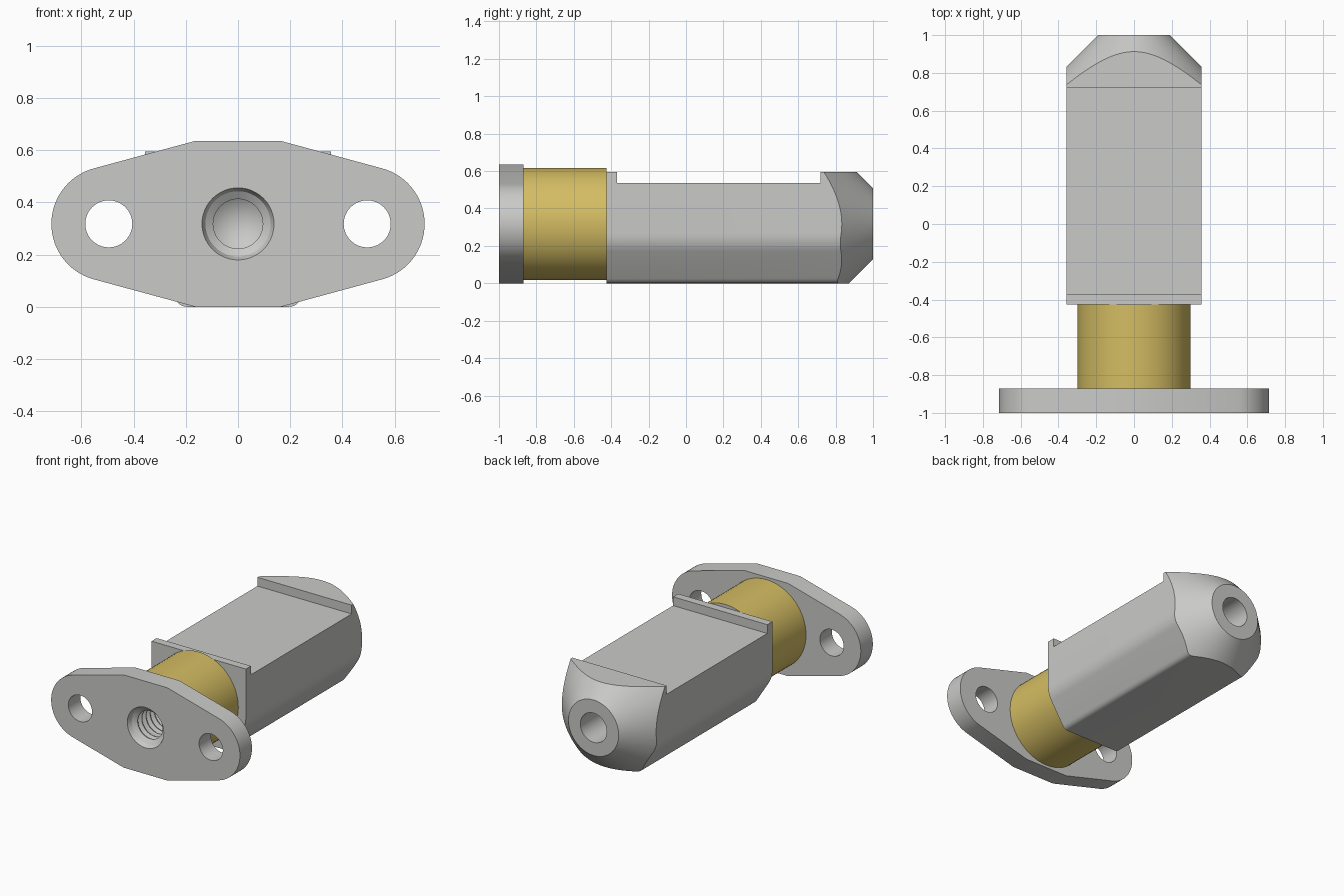
import bpy, bmesh
from math import sin, cos, pi, radians
from mathutils import Vector

cube = bpy.data.objects.get("Cube")
if cube:
    bpy.data.objects.remove(cube)

AXIS = 0.3175  # height of the long axis
FRONT, NECK, SHOULDER, BACK = -1.0, -0.87, -0.425, 1.0


def material(name, colour):
    m = bpy.data.materials.new(name)
    m.use_nodes = True
    m.diffuse_color = (*colour, 1)
    m.node_tree.nodes["Principled BSDF"].inputs["Base Color"].default_value = (*colour, 1)
    return m


grey = material("light_grey", (0.59, 0.59, 0.58))
gold = material("brass_gold", (0.66, 0.51, 0.125))


def finish(name, bm):
    bmesh.ops.recalc_face_normals(bm, faces=bm.faces)
    mesh = bpy.data.meshes.new(name)
    bm.to_mesh(mesh)
    bm.free()
    ob = bpy.data.objects.new(name, mesh)
    bpy.context.collection.objects.link(ob)
    mesh.materials.append(grey)
    return ob


def prism(name, outline, y0, y1):
    """Extrude an x-z outline along y."""
    bm = bmesh.new()
    face = bm.faces.new([bm.verts.new((x, y0, z)) for x, z in outline])
    ext = bmesh.ops.extrude_face_region(bm, geom=[face])
    moved = [v for v in ext["geom"] if isinstance(v, bmesh.types.BMVert)]
    bmesh.ops.translate(bm, verts=moved, vec=(0, y1 - y0, 0))
    return finish(name, bm)


def turned(name, profile, cx=0.0, sides=64):
    """Revolve (radius, y) points around the long axis, closing both ends."""
    bm = bmesh.new()
    rings = []
    for r, y in profile:
        if r == 0:
            rings.append([bm.verts.new((cx, y, AXIS))] * sides)
        else:
            rings.append([bm.verts.new((cx + r * cos(2 * pi * i / sides), y,
                                        AXIS + r * sin(2 * pi * i / sides)))
                          for i in range(sides)])
    for a, b in zip(rings, rings[1:]):
        for i in range(sides):
            j = (i + 1) % sides
            bm.faces.new(dict.fromkeys((a[i], a[j], b[j], b[i])))
    for ring in (rings[0], rings[-1]):
        if ring[0] is not ring[1]:
            bm.faces.new(ring)
    return finish(name, bm)


def activate(ob):
    bpy.ops.object.select_all(action='DESELECT')
    ob.select_set(True)
    bpy.context.view_layer.objects.active = ob


def carve(ob, tool, operation='DIFFERENCE', keep=False):
    activate(ob)
    mod = ob.modifiers.new("carve", 'BOOLEAN')
    mod.object, mod.operation, mod.solver = tool, operation, 'EXACT'
    bpy.ops.object.modifier_apply(modifier=mod.name)
    tool.hide_render = True
    if not keep:
        bpy.data.objects.remove(tool)


def smooth(ob):
    activate(ob)
    bpy.ops.object.shade_smooth_by_angle(angle=radians(30))


def bend(a, b, c, n=6):
    """Rounded corner from a to c around b."""
    a, b, c = Vector(a), Vector(b), Vector(c)
    return [tuple(a.lerp(b, t / n).lerp(b.lerp(c, t / n), t / n)) for t in range(n + 1)]


def mirrored(half):
    return half + [(-x, z) for x, z in reversed(half)]


# Threaded bore with a countersink and a drill-point end
bore = [(0, FRONT - 0.02), (0.138, FRONT - 0.02), (0.138, FRONT), (0.125, FRONT + 0.03)]
for k in range(10):
    y = FRONT + 0.05 + k * 0.045
    bore += [(0.095, y), (0.095, y + 0.006), (0.125, y + 0.022), (0.125, y + 0.028)]
bore += [(0.095, -0.495), (0, -0.435)]
bore_cutter = turned("bore_cutter", bore)

# Mounting flange: flat top and bottom, tapering to round ears
EAR_X, EAR_R = 0.495, 0.22
half = [(0.165, 2 * AXIS)]
half += [(EAR_X + EAR_R * cos(radians(a)), AXIS + EAR_R * sin(radians(a)))
         for a in range(75, -76, -5)]
half += [(0.165, 0)]
flange = prism("mounting_flange", mirrored(half), FRONT, NECK)
for side in (-1, 1):
    carve(flange, turned("ear_hole_cutter", [(0.09, -1.1), (0.09, -0.8)], side * EAR_X))
carve(flange, bore_cutter, keep=True)
smooth(flange)

# Collar: gold on its outer wall only
collar = turned("collar", [(0.3, NECK), (0.3, SHOULDER)])
carve(collar, bore_cutter)
collar.data.materials.clear()
collar.data.materials.append(grey)
collar.data.materials.append(gold)
for p in collar.data.polygons:
    off_axis = Vector((p.center.x, p.center.z - AXIS)).length
    p.material_index = int(off_axis > 0.28 and abs(p.normal.y) < 0.5)
smooth(collar)

# Body: flat top, straight sides, chamfered and rounded lower corners
half = [(0.357, 0.595)]
half += bend((0.357, 0.265), (0.357, 0.213), (0.33, 0.17))
half += bend((0.238, 0.025), (0.222, 0), (0.195, 0))
body = prism("body", mirrored(half), SHOULDER, BACK + 0.1)

# Conical nose
nose = turned("nose_cutter", [(0.8, -0.6), (0.8, BACK - 0.61), (0.19, BACK)], sides=96)
carve(body, nose, 'INTERSECT')

# Shallow recess across the top, leaving a lip and the nose crest
recess = [(-0.5, 0.535), (0.5, 0.535), (0.5, 0.7), (-0.5, 0.7)]
carve(body, prism("recess_cutter", recess, -0.37, 0.72))

# Blind hole in the nose
carve(body, turned("nose_hole_cutter", [(0.1, BACK + 0.1), (0.1, 0.65), (0, 0.59)]))
smooth(body)
